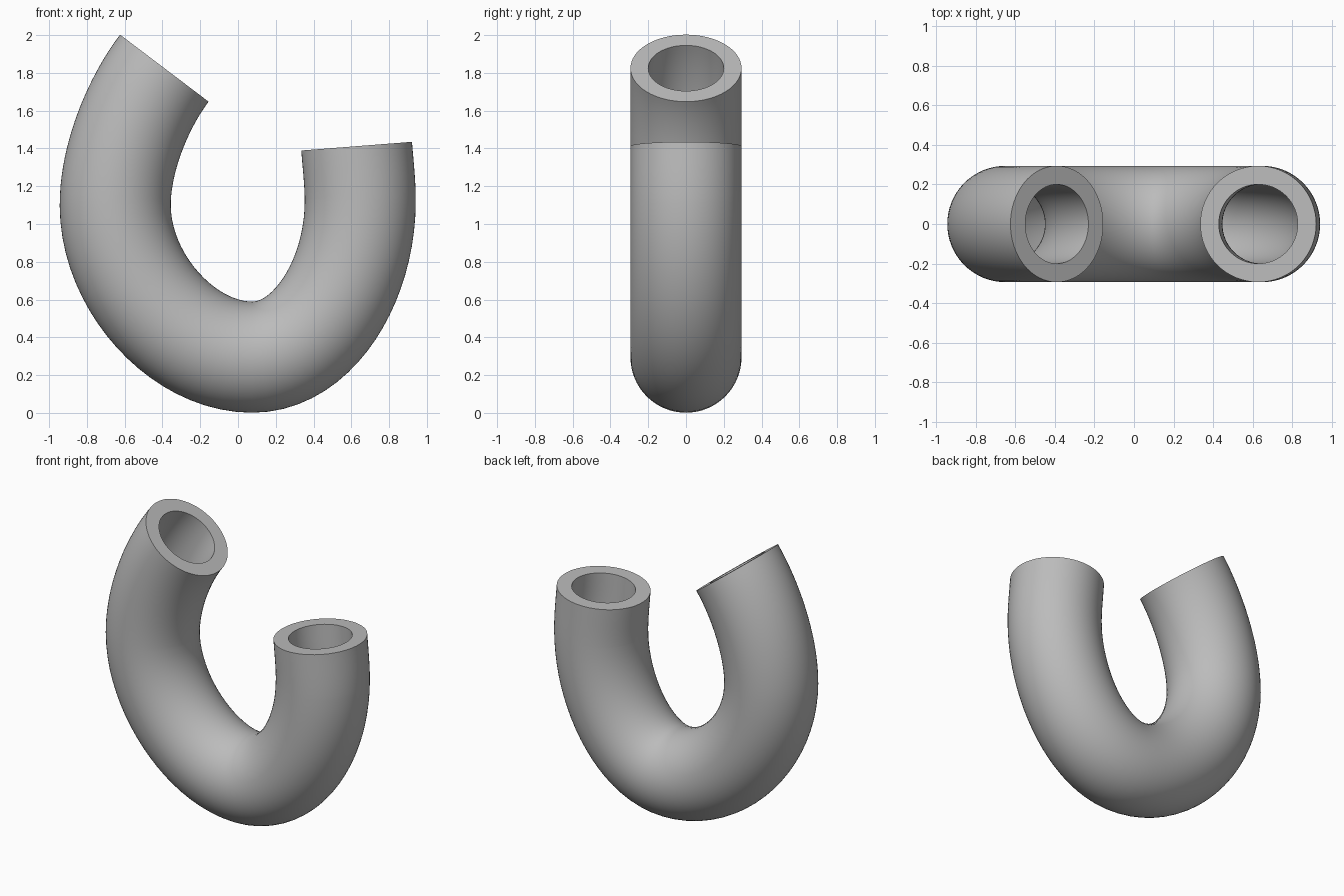
import bpy, bmesh, math
from mathutils import Vector
from mathutils.geometry import interpolate_bezier

if "Cube" in bpy.data.objects:
    bpy.data.objects.remove(bpy.data.objects["Cube"])

OUTER, INNER, SIDES, STEPS = 0.294, 0.2, 64, 20

# Centre line in the XZ plane: point, handle before, handle after
knots = [
    ((-0.39, 1.825), None, (-0.53, 1.64)),
    ((-0.65, 1.10), (-0.65, 1.35), (-0.65, 0.69)),
    ((0.075, 0.295), (-0.29, 0.295), (0.40, 0.295)),
    ((0.647, 1.12), (0.647, 0.70), (0.647, 1.22)),
    ((0.628, 1.412), (0.636, 1.31), None),
]


def v(p):
    return Vector((p[0], 0, p[1]))


path = []
for a, b in zip(knots, knots[1:]):
    part = interpolate_bezier(v(a[0]), v(a[2]), v(b[1]), v(b[0]), STEPS + 1)
    path += part if not path else part[1:]

# Exact end directions come from the end handles
tangents = [(path[min(i + 1, len(path) - 1)] - path[max(i - 1, 0)]).normalized()
            for i in range(len(path))]
tangents[0] = (v(knots[0][2]) - v(knots[0][0])).normalized()
tangents[-1] = (v(knots[-1][0]) - v(knots[-1][1])).normalized()

bm = bmesh.new()


def ring(centre, tangent, radius):
    across = Vector((0, 1, 0))
    side = across.cross(tangent)
    return [bm.verts.new(centre + radius * (math.cos(t) * side + math.sin(t) * across))
            for t in (2 * math.pi * k / SIDES for k in range(SIDES))]


def bridge(r1, r2):
    for k in range(SIDES):
        n = (k + 1) % SIDES
        bm.faces.new((r1[k], r1[n], r2[n], r2[k]))


# Outer wall, inner bore and the two flat rims
outer = [ring(c, t, OUTER) for c, t in zip(path, tangents)]
inner = [ring(c, t, INNER) for c, t in zip(path, tangents)]
for wall in (outer, inner):
    for r1, r2 in zip(wall, wall[1:]):
        bridge(r1, r2)
for end in (0, -1):
    bridge(outer[end], inner[end])
bmesh.ops.recalc_face_normals(bm, faces=bm.faces)

mesh = bpy.data.meshes.new("bent_pipe")
bm.to_mesh(mesh)
bm.free()
pipe = bpy.data.objects.new("bent_pipe", mesh)
bpy.context.collection.objects.link(pipe)

grey = bpy.data.materials.new("plain_grey")
grey.use_nodes = True
colour = (0.5, 0.5, 0.5, 1)
grey.diffuse_color = colour
grey.node_tree.nodes["Principled BSDF"].inputs["Base Color"].default_value = colour
mesh.materials.append(grey)

bpy.ops.object.select_all(action="DESELECT")
pipe.select_set(True)
bpy.context.view_layer.objects.active = pipe
bpy.ops.object.shade_smooth_by_angle(angle=math.radians(40))
